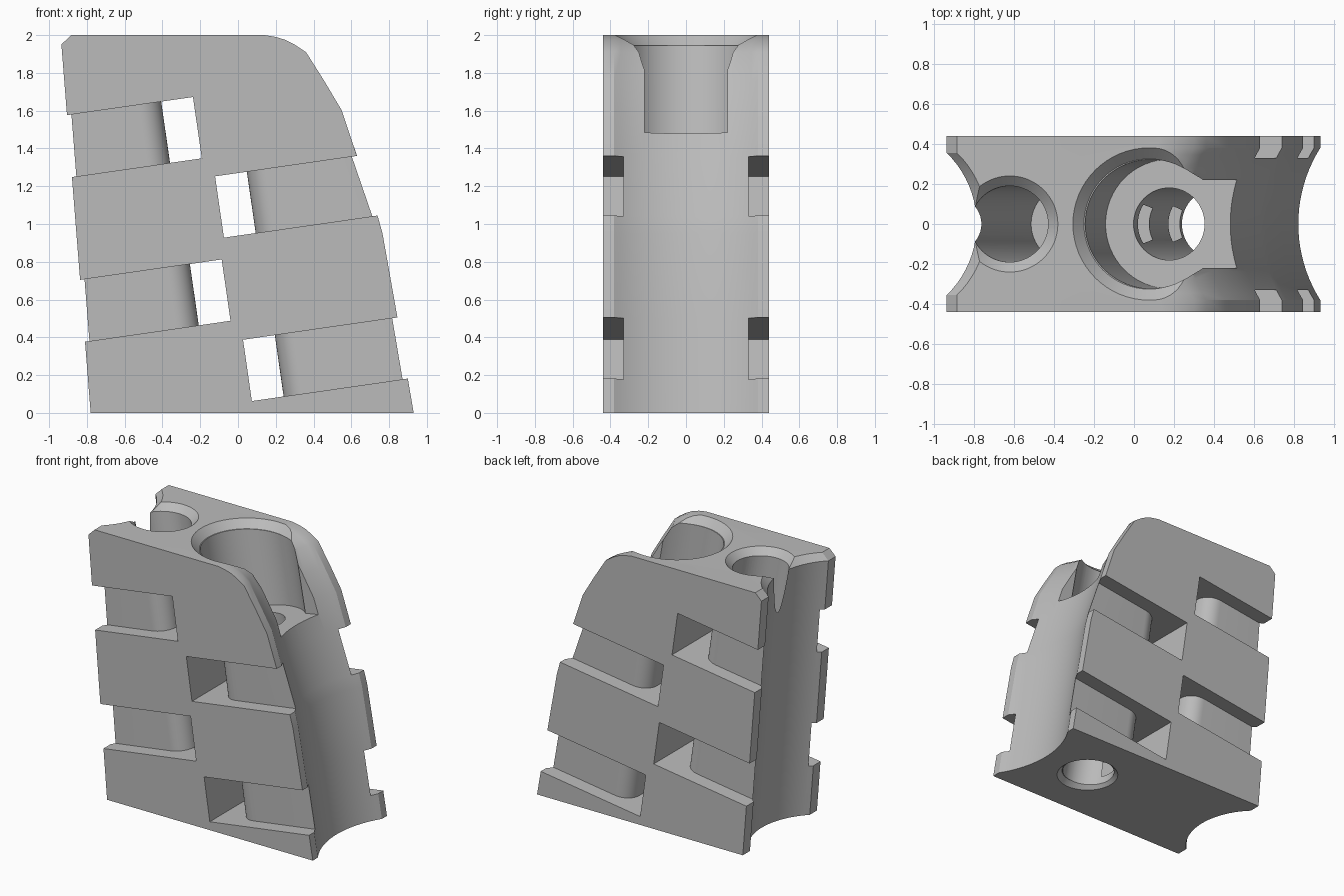
import bpy, bmesh, math
from mathutils import Vector, Matrix

if "Cube" in bpy.data.objects:
    bpy.data.objects.remove(bpy.data.objects["Cube"])

grey = bpy.data.materials.new("plain_grey")
grey.use_nodes = True
colour = (0.5, 0.5, 0.5, 1)
grey.diffuse_color = colour
grey.node_tree.nodes["Principled BSDF"].inputs["Base Color"].default_value = colour


def loft(name, rings):
    """Closed solid skinned through rings that share a point count."""
    bm = bmesh.new()
    loops = [[bm.verts.new(p) for p in ring] for ring in rings]
    n = len(loops[0])
    for a, b in zip(loops, loops[1:]):
        for i in range(n):
            j = (i + 1) % n
            bm.faces.new((a[i], a[j], b[j], b[i]))
    bm.faces.new(loops[0][::-1])
    bm.faces.new(loops[-1])
    bmesh.ops.recalc_face_normals(bm, faces=bm.faces)
    mesh = bpy.data.meshes.new(name)
    bm.to_mesh(mesh)
    bm.free()
    mesh.materials.append(grey)
    obj = bpy.data.objects.new(name, mesh)
    bpy.context.collection.objects.link(obj)
    return obj


def turned(name, profile, frame, sides=64):
    """Round solid from (radius, height) pairs, placed by a matrix."""
    turns = [math.tau * i / sides for i in range(sides)]
    return loft(name, [[frame @ Vector((r * math.cos(t), r * math.sin(t), h))
                        for t in turns] for r, h in profile])


def prism(name, outline, low, high, frame):
    return loft(name, [[frame @ Vector((u, y, w)) for u, y in outline]
                       for w in (low, high)])


def tilted(x, z, degrees):
    return Matrix.Translation((x, 0, z)) @ Matrix.Rotation(math.radians(-degrees), 4, "Y")


def cut(target, tool):
    mod = target.modifiers.new("cut", "BOOLEAN")
    mod.operation = "DIFFERENCE"
    mod.solver = "EXACT"
    mod.object = tool
    bpy.context.view_layer.objects.active = target
    bpy.ops.object.modifier_apply(modifier=mod.name)
    bpy.data.objects.remove(tool)


# Block body: leaning ends, each hollowed by a shallow groove
HALF = 0.44


def groove(half_width, depth, steps=20):
    """(y, inset) points of a circular groove, from -y to +y."""
    r = (half_width ** 2 + depth ** 2) / (2 * depth)
    a = math.asin(half_width / r)
    angles = [a * (2 * i / steps - 1) for i in range(steps + 1)]
    arc = [(r * math.sin(t), r * math.cos(t) - r + depth) for t in angles]
    return [(-HALF, 0)] + arc + [(HALF, 0)]


right_edge = [(0.93, 0), (0.845, 0.5), (0.765, 0.95), (0.74, 1.04), (0.63, 1.36),
              (0.55, 1.6), (0.455, 1.76), (0.36, 1.91), (0.3, 1.95),
              (0.25, 1.975), (0.2, 1.99), (0.14, 2)]
inner, outer = groove(0.355, 0.15), groove(0.38, 0.11)
rings = []
for x, z in right_edge:
    left = -0.78 - 0.0795 * z + 0.055 * max(0, (z - 1.95) / 0.05)
    rings.append([(x - d, y, z) for y, d in outer] +
                 [(left + d, y, z) for y, d in reversed(inner)])
block = loft("slotted_block", rings)

# Strap slots: open at one end, passing both sides of a rounded core
GAP, CORE, ROUND = 0.17, 0.33, 0.12
corner = [(GAP + ROUND - ROUND * math.sin(t), CORE - ROUND + ROUND * math.cos(t))
          for t in [math.pi / 2 * i / 10 for i in range(11)]]
slot = ([(0, 1), (2, 1), (2, CORE)] + corner +
        [(u, -y) for u, y in reversed(corner)] + [(2, -CORE), (2, -1), (0, -1)])
for x, z, side in [(0.05, 0.225, 1), (-0.098, 1.09, 1),
                   (-0.063, 0.65, -1), (-0.215, 1.51, -1)]:
    shape = [(u * side, y) for u, y in slot]
    cut(block, prism("slot_cutter", shape, -0.164, 0.164, tilted(x, z, 8.2)))

# Bolt hole with a counterbore that opens into the front groove
bolt = tilted(0.175, 1.425, 10)
bolt.translation.x += 0
bolt_frame = bolt
cut(block, turned("bolt_hole_cutter", [(0.18, -2), (0.18, 0.1)], bolt_frame))
cut(block, turned("counterbore_cutter", [(0.322, 0), (0.322, 1)], bolt_frame))
neck = [(0, -0.22), (1, -0.22), (1, 0.22), (0, 0.22)]
cut(block, prism("neck_cutter", neck, 0, 1, bolt_frame))

# Deep blind hole that breaks into the other groove near the top
cut(block, turned("blind_hole_cutter", [(0.19, -1.72), (0.19, 0.3)],
                  tilted(-0.625, 1.97, 10)))

# Chamfered rims
for x, z, r, size, up in [(0.075, 2, 0.38, 0.055, 1), (-0.62, 2, 0.24, 0.05, 1),
                          (0.43, 0, 0.215, 0.035, -1)]:
    rim = [(r - size, -size * up), (r + size, size * up)]
    cut(block, turned("rim_cutter", rim, Matrix.Translation((x, 0, z))))

bpy.ops.object.select_all(action="DESELECT")
block.select_set(True)
bpy.context.view_layer.objects.active = block
bpy.ops.object.shade_smooth_by_angle(angle=math.radians(25))
